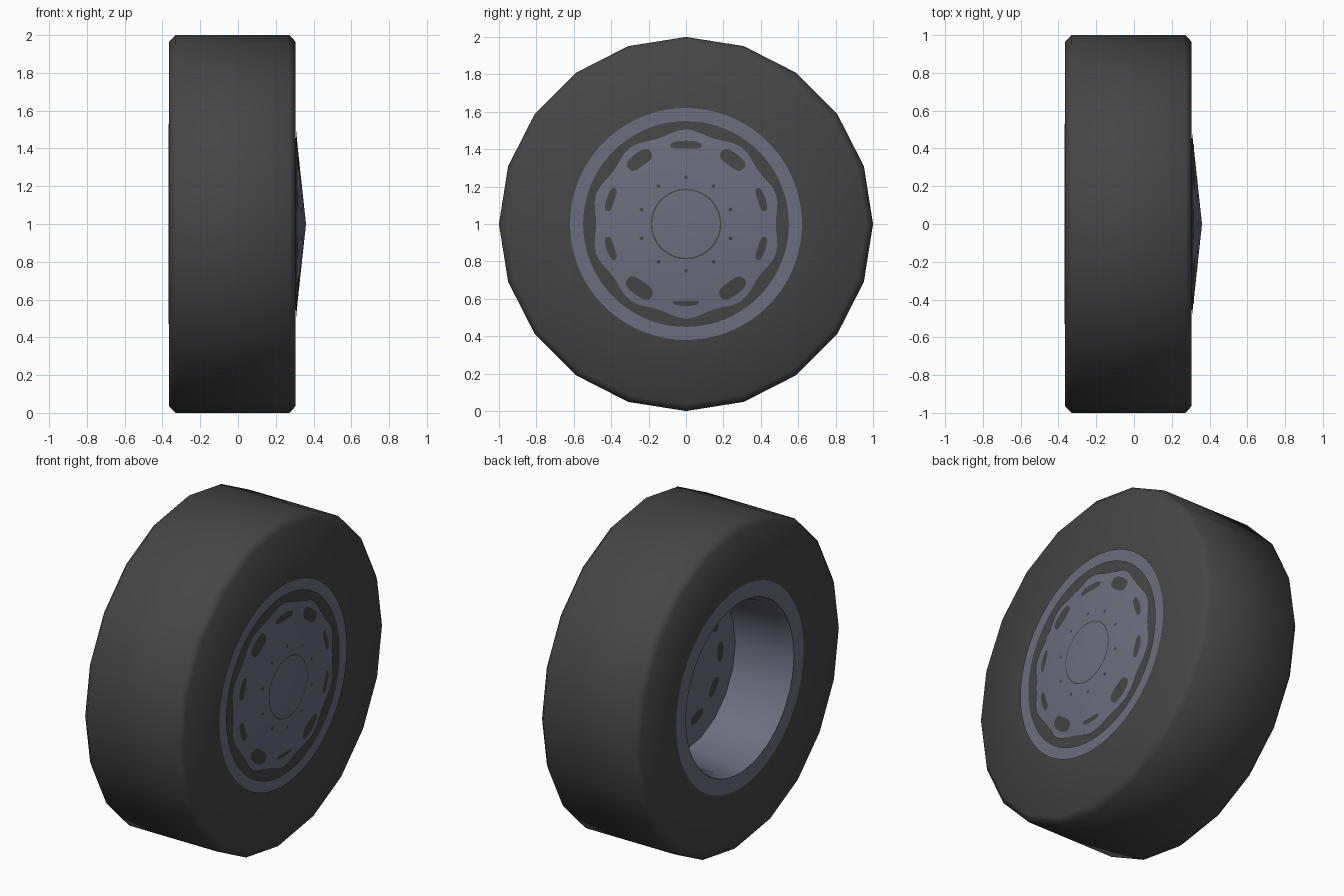
import bpy, bmesh, math

if "Cube" in bpy.data.objects:
    bpy.data.objects.remove(bpy.data.objects["Cube"])

def material(name, rgb):
    m = bpy.data.materials.new(name)
    m.diffuse_color = (*rgb, 1)
    m.use_nodes = True
    m.node_tree.nodes["Principled BSDF"].inputs["Base Color"].default_value = m.diffuse_color
    return m

RUBBER = material("dark_rubber", (0.06, 0.06, 0.06))
METAL = material("grey_metal", (0.152, 0.152, 0.208))

def front_x(r):
    """Height of the shallow cone on the outer side of the wheel."""
    return 0.303 if r > 0.5 else 0.357 - 0.108 * r

def finish(name, bm, mat, angle=50, recalc=True):
    if recalc:
        bmesh.ops.recalc_face_normals(bm, faces=bm.faces)
    me = bpy.data.meshes.new(name)
    bm.to_mesh(me)
    bm.free()
    me.materials.append(mat)
    for p in me.polygons:
        p.use_smooth = True
    me.set_sharp_from_angle(angle=math.radians(angle))
    ob = bpy.data.objects.new(name, me)
    bpy.context.collection.objects.link(ob)
    return ob

def lathe(name, profile, sides, mat, toward=None, wave=None):
    """Spin (radius, x) points about the wheel axle; toward = facing of open plates."""
    bm = bmesh.new()
    rings = []
    for k, (r, x) in enumerate(profile):
        if r == 0:
            rings.append([bm.verts.new((x, 0, 1))] * sides)
            continue
        ring = []
        for i in range(sides):
            a = 2 * math.pi * i / sides
            rr = r + (wave(a) if wave and k == 0 else 0)
            ring.append(bm.verts.new((x, rr * math.sin(a), 1 + rr * math.cos(a))))
        rings.append(ring)
    for p, q in zip(rings, rings[1:]):
        for i in range(sides):
            j = (i + 1) % sides
            bm.faces.new(list(dict.fromkeys((p[i], p[j], q[j], q[i]))))
    if toward:
        bm.normal_update()
        bmesh.ops.reverse_faces(bm, faces=[f for f in bm.faces if f.normal.x * toward < 0])
    return finish(name, bm, mat, recalc=not toward)

def slots(name, items, x_of, toward):
    """Dark rounded slots: (angle, radius, length, width), laid along the rim."""
    bm = bmesh.new()
    for ang, rad, length, width in items:
        a0 = math.radians(ang)
        vs = []
        for i in range(16):
            t = 2 * math.pi * i / 16
            c, s = math.cos(t), math.sin(t)
            u = math.copysign(abs(c) ** 0.7, c) * length / 2
            v = math.copysign(abs(s) ** 0.7, s) * width / 2
            r, a = rad + v, a0 + u / rad
            vs.append(bm.verts.new((x_of(r), r * math.sin(a), 1 + r * math.cos(a))))
        f = bm.faces.new(vs)
        f.normal_update()
        if f.normal.x * toward < 0:
            f.normal_flip()
    return finish(name, bm, RUBBER, recalc=False)

# Tyre: twenty-sided with chamfered shoulders and a low cone in front
lathe("tyre", [(0, 0.355), (0.5, 0.301), (0.965, 0.305), (1, 0.272), (1, -0.33),
               (0.965, -0.365), (0.6, -0.365), (0.53, -0.363), (0.505, -0.3),
               (0.485, 0.01), (0, 0.01)], 20, RUBBER)

# Outer rim ring and scalloped hub disc
lathe("rim_ring", [(0.62, 0.308), (0.55, 0.308)], 80, METAL, 1)
lathe("hub_disc", [(0.493, front_x(0.493) + 0.003), (0.4, front_x(0.4) + 0.003),
                   (0, 0.36)], 80, METAL, 1,
      wave=lambda a: 0.013 * math.cos(10 * a))

# Vent slots, bolt marks and centre circle on the disc
sizes = [(0.17, 0.042), (0.15, 0.075), (0.13, 0.042), (0.13, 0.042), (0.16, 0.08),
         (0.14, 0.028), (0.16, 0.08), (0.13, 0.042), (0.13, 0.042), (0.15, 0.075)]
slots("vent_slots", [(36 * i, 0.425, *s) for i, s in enumerate(sizes)],
      lambda r: front_x(r) + 0.005, 1)
slots("bolt_marks", [(36 * i, 0.25, 0.018, 0.02) for i in range(10)],
      lambda r: front_x(r) + 0.005, 1)
lathe("centre_circle", [(0.188, front_x(0.188) + 0.005), (0.181, front_x(0.181) + 0.005)],
      60, RUBBER, 1)

# Inner side: rim lip, barrel and back of the disc
lathe("inner_lip", [(0.62, -0.367), (0.525, -0.367)], 80, METAL, -1)
barrel = [(0.53, -0.367), (0.5, -0.3), (0.48, 0.0), (0, 0.0)]
lathe("inner_barrel", barrel, 20, METAL, -1)
slots("inner_vent_slots", [(90 + 36 * i, 0.33, 0.12, 0.06) for i in range(10)],
      lambda r: -0.003, -1)
